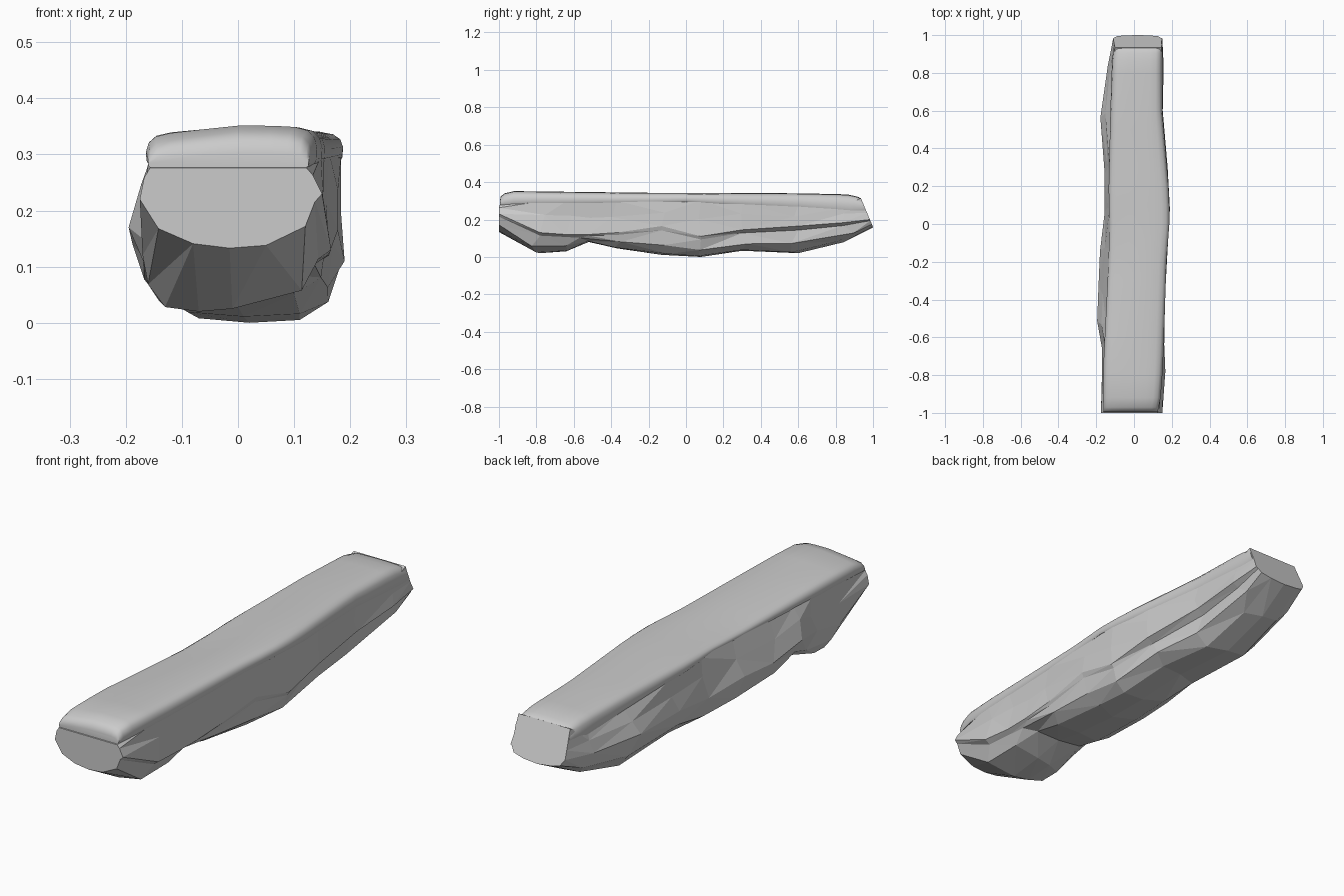
import bpy, bmesh, random
from math import pi

random.seed(4)

def interp(table, y):
    """Linear lookup of a row of values at position y along the length."""
    for a, b in zip(table, table[1:]):
        if y <= b[0]:
            t = max(0, (y - a[0]) / (b[0] - a[0]))
            return [p + (q - p) * t for p, q in zip(a[1:], b[1:])]
    return list(table[-1][1:])

def tilt(y, z):
    """Lean the far end back so that its top is shorter than its tip."""
    if y > 0.8:
        return y - max(0, z - 0.16) * 0.42 * (y - 0.8) / 0.2
    return y

def loft(name, rings, triangulate=False):
    bm = bmesh.new()
    loops = [[bm.verts.new(p) for p in r] for r in rings]
    n = len(loops[0])
    for a, b in zip(loops, loops[1:]):
        for i in range(n):
            j = (i + 1) % n
            bm.faces.new((a[i], a[j], b[j], b[i]))
    ends = [bm.faces.new(loops[0]), bm.faces.new(loops[-1][::-1])]
    bmesh.ops.recalc_face_normals(bm, faces=bm.faces)
    if triangulate:
        bmesh.ops.triangulate(bm, faces=[f for f in bm.faces if f not in ends])
    me = bpy.data.meshes.new(name)
    bm.to_mesh(me)
    bm.free()
    ob = bpy.data.objects.new(name, me)
    bpy.context.collection.objects.link(ob)
    return ob

# Cap: y, left x, right x, top z, lower edge z, sag of the left side
CAP = [(-1.0, -0.160, 0.125, 0.350, 0.276, 0.018), (-0.9, -0.165, 0.145, 0.352, 0.285, 0.012),
       (-0.7, -0.160, 0.155, 0.349, 0.285, 0.008), (-0.2, -0.135, 0.172, 0.343, 0.290, 0.022),
       (0.0, -0.130, 0.187, 0.342, 0.295, 0.018),
       (0.15, -0.135, 0.187, 0.343, 0.285, 0.014), (0.6, -0.125, 0.150, 0.340, 0.265, 0.004),
       (0.9, -0.115, 0.150, 0.334, 0.245, 0), (1.0, -0.105, 0.150, 0.322, 0.250, 0)]

# Rock: y, left x, right x, underside z, left and right shoulder z,
# left and right edge of the underside, depth of the groove under the right ledge
ROCK = [(-1.0, -0.175, 0.150, 0.133, 0.22, 0.23, -0.08, 0.05, 0),
        (-0.78, -0.170, 0.166, 0.020, 0.12, 0.13, -0.13, -0.01, 0),
        (-0.64, -0.170, 0.160, 0.030, 0.15, 0.12, -0.14, 0.00, 0),
        (-0.52, -0.195, 0.162, 0.080, 0.17, 0.12, -0.13, 0.09, 0),
        (-0.37, -0.188, 0.165, 0.046, 0.14, 0.13, -0.12, 0.10, 0),
        (-0.13, -0.180, 0.178, 0.011, 0.15, 0.165, -0.09, 0.11, 0),
        (0.08, -0.155, 0.190, 0.000, 0.13, 0.11, -0.07, 0.11, 0),
        (0.30, -0.155, 0.178, 0.033, 0.15, 0.145, -0.10, 0.09, 0.02),
        (0.60, -0.178, 0.152, 0.020, 0.17, 0.165, -0.10, 0.07, 0.02),
        (0.84, -0.140, 0.157, 0.078, 0.18, 0.183, -0.08, 0.07, 0.015),
        (1.0, -0.110, 0.150, 0.158, 0.20, 0.20, -0.06, 0.08, 0)]

# Faceted rock body, its top edge tucked just inside the cap
rings = []
for y, xl, xr, zb, sl, sr, bl, br, groove in ROCK:
    cl, cr, ct, cb, sag = interp(CAP, y)
    mid = (bl + br) / 2
    end = y > 0.99
    top = 0.315 if end else cb + (0.0 if y < -0.99 else 0.012)
    tuck = 0.004 if end else 0.003
    low_r = sr * 0.4 + zb * 0.6
    pts = [(cl + tuck, top), (cl * 0.5 + xl * 0.5, (cb + sl) / 2 + 0.01),
           (xl, sl), (xl * 0.65 + bl * 0.35, sl * 0.4 + zb * 0.6),
           (bl, zb + 0.008), (mid, zb), (br, zb + 0.005),
           (xr * 0.7 + br * 0.3, low_r),
           (xr * 0.87 + br * 0.13 - groove, sr * 0.75 + low_r * 0.25), (xr, sr),
           (cr * 0.5 + xr * 0.5 - 0.004, (cb + sr) / 2 + 0.01), (cr - tuck, top)]
    ring = []
    for i, (x, z) in enumerate(pts):
        inner = abs(y) < 0.99
        rough = inner and i in (1, 3, 7, 10)
        dx, dy, dz = (random.uniform(-1, 1) if rough else 0 for _ in range(3))
        skew = 0.04 * random.uniform(-1, 1) if inner and i in (2, 3, 4, 6, 7) else 0
        ring.append((x + 0.005 * dx, tilt(y, z) + 0.03 * dy + skew, z + 0.01 * dz))
    rings.append(ring)
loft("rock_body", rings, True)

# Smooth rounded cap draped over the rock
PROFILE = [(-0.97, 0), (-0.995, 0.12), (-1, 0.4), (-0.97, 0.68), (-0.89, 0.87),
           (-0.72, 0.95), (-0.35, 0.98), (0.1, 1), (0.5, 0.99), (0.74, 0.96),
           (0.89, 0.87), (0.97, 0.68), (1, 0.4), (0.995, 0.12), (0.97, 0)]
STATIONS = [(-0.995, 0.35), (-0.99, 0.65), (-0.97, 0.85), (-0.92, 1)]
STATIONS += [(-0.8 + 0.1 * i, 1) for i in range(17)]
STATIONS += [(0.9, 1), (0.96, 0.98), (0.985, 0.95), (0.995, 0.88)]
rings = []
for y, h in STATIONS:
    cl, cr, ct, cb, sag = interp(CAP, y)
    c, w = (cl + cr) / 2, (cr - cl) / 2
    ring = []
    for u, v in PROFILE:
        z = cb + (ct - cb - sag * max(0, 0.1 - u)) * v * h
        ring.append((c + w * u, tilt(y, z), z))
    rings.append(ring)
cap = loft("smooth_cap", rings)
bpy.context.view_layer.objects.active = cap
cap.select_set(True)
bpy.ops.object.shade_smooth_by_angle(angle=pi / 4)
